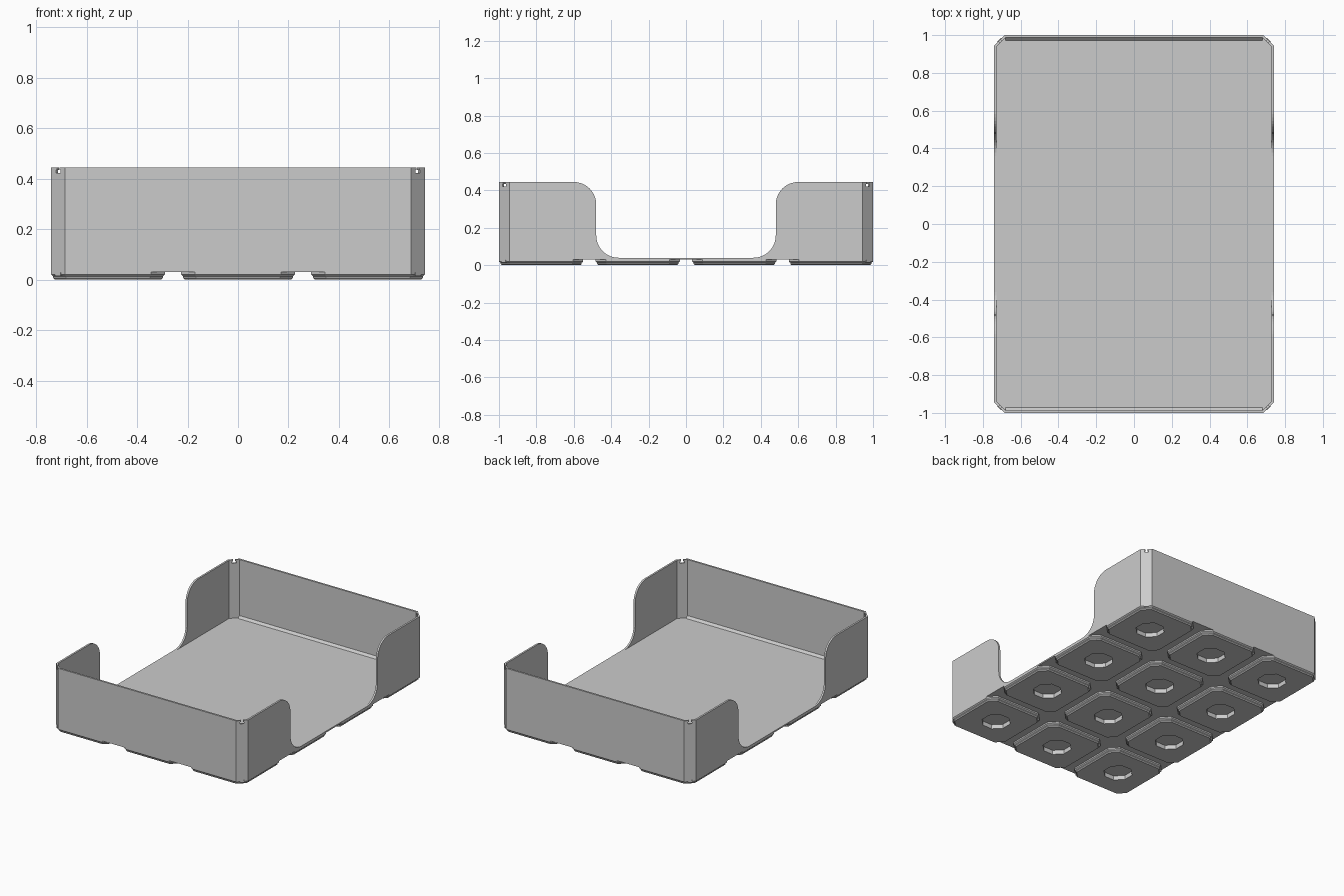
import bpy, bmesh, math
from mathutils import Matrix, Vector

cube = bpy.data.objects.get("Cube")
if cube:
    bpy.data.objects.remove(cube, do_unlink=True)

HX, HY, TOP = 0.74, 1.0, 0.445
CORNER, WALL, FLOOR_Z, FLOOR_TOP = 0.055, 0.013, 0.03, 0.04

grey = bpy.data.materials.new("plain grey")
grey.use_nodes = True
grey.diffuse_color = (0.6, 0.6, 0.6, 1)
grey.node_tree.nodes["Principled BSDF"].inputs["Base Color"].default_value = (0.6, 0.6, 0.6, 1)


def octagon(hx, hy, c):
    """Rectangle outline with cut corners, anticlockwise."""
    quarter = [(hx, hy - c), (hx - c, hy)]
    flip = [(-x, y) for x, y in reversed(quarter)]
    half = quarter + flip
    return half + [(-x, -y) for x, y in half]


def finish(name, bm):
    bmesh.ops.recalc_face_normals(bm, faces=bm.faces)
    mesh = bpy.data.meshes.new(name)
    bm.to_mesh(mesh)
    bm.free()
    mesh.materials.append(grey)
    obj = bpy.data.objects.new(name, mesh)
    bpy.context.collection.objects.link(obj)
    return obj


def skin(bm, loops, cap_start=True, cap_end=True):
    """Bridge matching loops of 3D points, optionally capping the ends."""
    rings = [[bm.verts.new(p) for p in loop] for loop in loops]
    for a, b in zip(rings, rings[1:]):
        for i in range(len(a)):
            j = (i + 1) % len(a)
            bm.faces.new((a[i], a[j], b[j], b[i]))
    if cap_start:
        bm.faces.new(rings[0])
    if cap_end:
        bm.faces.new(rings[-1])


def at_z(points, z):
    return [(x, y, z) for x, y in points]


def across_x(points, x):
    return [(x, y, z) for y, z in points]


def arc(cy, cz, r, start, end, steps=10):
    angles = [math.radians(start + (end - start) * i / steps) for i in range(steps + 1)]
    return [(cy + r * math.cos(a), cz + r * math.sin(a)) for a in angles]


def corner_box(bm, sx, sy, width, depth, z0, z1, out=0.0):
    """Box centred on a cut corner and turned to face diagonally outward."""
    normal = Vector((sx, sy, 0)).normalized()
    centre = Vector((sx * (HX - CORNER / 2), sy * (HY - CORNER / 2), (z0 + z1) / 2)) + normal * out
    turn = Matrix.Rotation(math.atan2(sy, sx), 4, "Z")
    size = Matrix.Diagonal((depth, width, z1 - z0, 1))
    bmesh.ops.create_cube(bm, size=1, matrix=Matrix.Translation(centre) @ turn @ size)


def cut(target, cutter):
    cutter.hide_render = True
    mod = target.modifiers.new("cut", "BOOLEAN")
    mod.operation, mod.solver, mod.object = "DIFFERENCE", "EXACT", cutter
    bpy.context.view_layer.objects.active = target
    bpy.ops.object.modifier_apply(modifier=mod.name)
    bpy.data.objects.remove(cutter, do_unlink=True)


corners = [(sx, sy) for sx in (-1, 1) for sy in (-1, 1)]

# Thin wall ring with cut corners
bm = bmesh.new()
outer = octagon(HX, HY, CORNER)
inner = octagon(HX - WALL, HY - WALL, CORNER - WALL * (2 - math.sqrt(2)))
skin(bm, [at_z(outer, FLOOR_Z), at_z(outer, TOP), at_z(inner, TOP),
          at_z(inner, FLOOR_Z), at_z(outer, FLOOR_Z)], False, False)
bmesh.ops.remove_doubles(bm, verts=bm.verts, dist=1e-5)
walls = finish("walls", bm)

# Rounded openings through both long sides
r = 0.12
half = arc(0.36, FLOOR_TOP + r, r, -90, 0) + arc(0.6, TOP - r, r, 180, 90) + [(0.6, 0.6)]
opening = half + [(-y, z) for y, z in reversed(half)]
bm = bmesh.new()
skin(bm, [across_x(opening, -1), across_x(opening, 1)])
cut(walls, finish("side_opening_cutter", bm))

# Keyhole notches at the top of each corner
for width, z0, z1 in ((0.014, 0.43, 0.5), (0.026, 0.422, 0.434)):
    bm = bmesh.new()
    for sx, sy in corners:
        corner_box(bm, sx, sy, width, 0.08, z0, z1)
    cut(walls, finish("notch_cutter", bm))

# Floor slab
bm = bmesh.new()
slab = octagon(HX - 0.004, HY - 0.004, CORNER)
skin(bm, [at_z(slab, FLOOR_Z), at_z(slab, FLOOR_TOP)])
finish("floor", bm)

# Sloped fillets where the floor meets the end walls
for name, s in (("front_fillet", -1), ("back_fillet", 1)):
    y = HY - WALL
    tri = [(s * y, FLOOR_TOP), (s * (y - 0.015), FLOOR_TOP), (s * y, FLOOR_TOP + 0.015)]
    bm = bmesh.new()
    skin(bm, [across_x(tri, -0.68), across_x(tri, 0.68)])
    finish(name, bm)

# Stepped feet, each with an eight-sided recess underneath
HALF = 0.225
PITCH_X, PITCH_Y = HX - HALF, (HY - HALF) / 1.5
hole = [(0.095 * math.cos(a), 0.095 * math.sin(a))
        for a in (math.radians(22.5 + 45 * i) for i in range(8))]
profile = [(0, FLOOR_Z), (0, 0.02), (0.008, 0.013), (0.008, 0.007), (0.015, 0)]
loops = [at_z(octagon(HALF - d, HALF - d, CORNER - d * 0.586), z) for d, z in profile]
loops += [at_z(hole, 0), at_z(hole, FLOOR_Z)]
for row in range(4):
    for col in range(3):
        bm = bmesh.new()
        skin(bm, loops, False, False)
        foot = finish(f"foot_{row + 1}_{col + 1}", bm)
        foot.location = ((col - 1) * PITCH_X, (row - 1.5) * PITCH_Y, 0)

# Small locating pins at the foot of each corner
bm = bmesh.new()
for sx, sy in corners:
    corner_box(bm, sx, sy, 0.03, 0.012, 0.014, 0.028, -0.003)
finish("corner_pins", bm)
